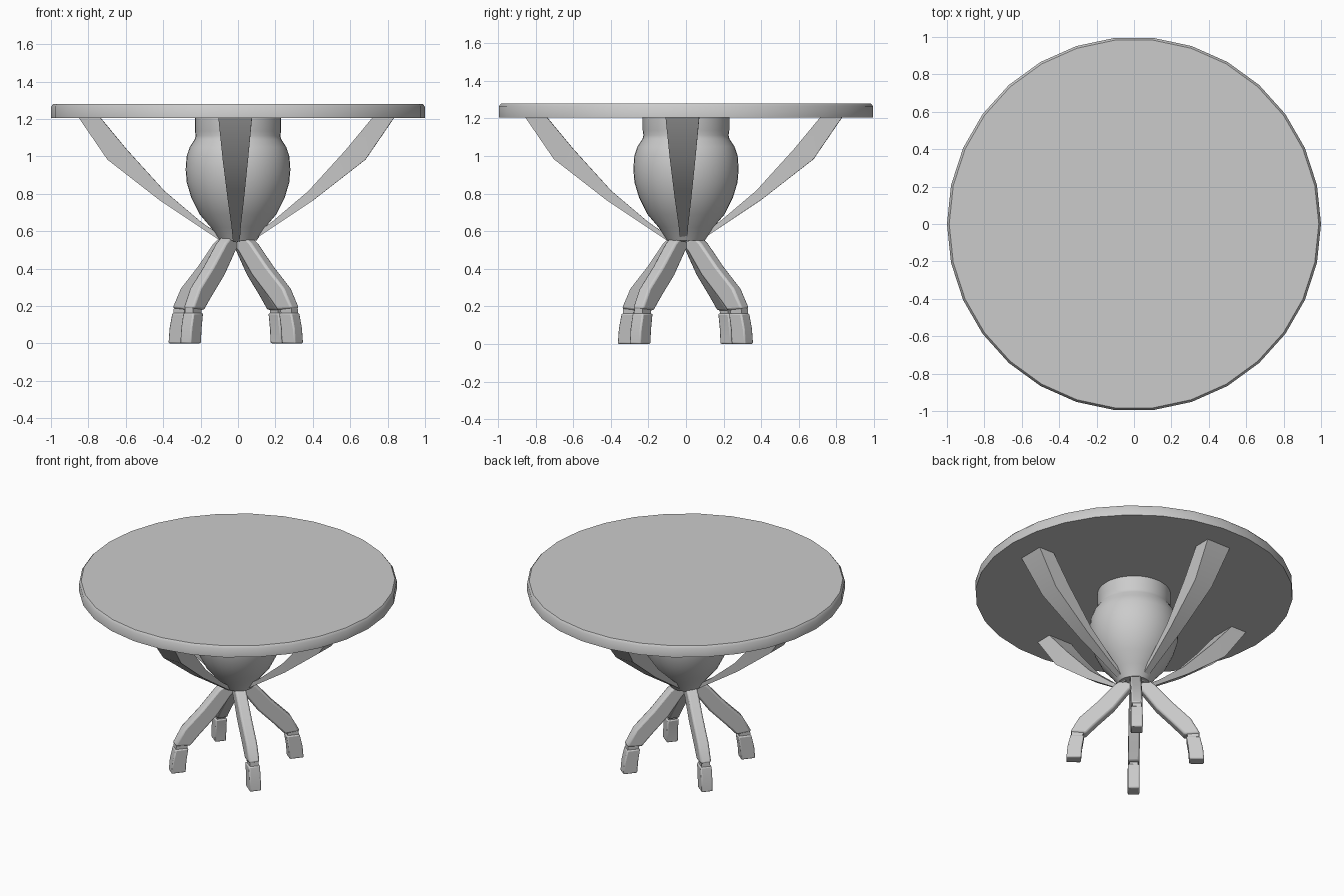
import bpy, bmesh
from math import cos, sin, radians, pi
from mathutils import Matrix

cube = bpy.data.objects.get("Cube")
if cube:
    bpy.data.objects.remove(cube, do_unlink=True)

grey = bpy.data.materials.new("light_grey")
grey.use_nodes = True
colour = (0.6, 0.6, 0.6, 1)
grey.diffuse_color = colour
grey.node_tree.nodes["Principled BSDF"].inputs["Base Color"].default_value = colour


def finish(name, bm, bevel=0.0, segments=2, angle=35):
    """Turn a bmesh into a shaded object, with an optional soft edge."""
    bmesh.ops.recalc_face_normals(bm, faces=bm.faces)
    mesh = bpy.data.meshes.new(name)
    bm.to_mesh(mesh)
    bm.free()
    mesh.materials.append(grey)
    ob = bpy.data.objects.new(name, mesh)
    bpy.context.collection.objects.link(ob)
    if bevel:
        mod = ob.modifiers.new("soft_edges", "BEVEL")
        mod.width, mod.segments = bevel, segments
        mod.limit_method, mod.angle_limit = "ANGLE", radians(40)
    bpy.ops.object.select_all(action="DESELECT")
    ob.select_set(True)
    bpy.context.view_layer.objects.active = ob
    bpy.ops.object.shade_smooth_by_angle(angle=radians(angle))
    return ob


def skin(bm, rings):
    """Join matching rings of points and cap both ends."""
    loops = [[bm.verts.new(p) for p in ring] for ring in rings]
    for a, b in zip(loops, loops[1:]):
        for i in range(len(a)):
            j = (i + 1) % len(a)
            bm.faces.new((a[i], a[j], b[j], b[i]))
    bm.faces.new(loops[0])
    bm.faces.new(loops[-1])


def turned(name, profile, sides, **soft):
    """Turn a (radius, height) profile about the z axis."""
    bm = bmesh.new()
    skin(bm, [[(r * cos(2 * pi * i / sides), r * sin(2 * pi * i / sides), z)
               for i in range(sides)] for r, z in profile])
    return finish(name, bm, **soft)


def arm(name, sections, turn, centre, **soft):
    """Sweep a four-sided bar: each section is inner r, z, outer r, z, half width."""
    bm = bmesh.new()
    skin(bm, [[(ri, -w, zi), (ri, w, zi), (ro, w, zo), (ro, -w, zo)]
              for ri, zi, ro, zo, w in sections])
    place = Matrix.Translation((*centre, 0)) @ Matrix.Rotation(radians(turn), 4, "Z")
    bm.transform(place)
    return finish(name, bm, **soft)


# Round top with a softened rim
turned("table_top", [(1, 1.205), (1, 1.265), (0.988, 1.28)], 30, angle=50)

# Turned urn in the middle
turned("urn", [(0.10, 0.55), (0.145, 0.62), (0.205, 0.69), (0.25, 0.78),
               (0.274, 0.86), (0.28, 0.93), (0.275, 1.0), (0.258, 1.05),
               (0.232, 1.09), (0.226, 1.11), (0.23, 1.135), (0.23, 1.21)], 40)

# Tapered braces under the top
brace = [(0.73, 1.21, 0.845, 1.21, 0.09), (0.585, 1.035, 0.69, 0.983, 0.068),
         (0.385, 0.815, 0.41, 0.765, 0.043), (0.19, 0.65, 0.215, 0.635, 0.026),
         (0.06, 0.56, 0.08, 0.545, 0.018)]
sides = ("left", "back", "right", "front")
for k, side in enumerate(sides):
    arm(side + "_brace", brace, 90 * k - 0.5, (-0.008, -0.012))

# Curved legs, each with a narrow neck and a block foot
leg = [(0.0, 0.53, 0.085, 0.57, 0.036), (0.04, 0.495, 0.13, 0.535, 0.036),
       (0.133, 0.367, 0.236, 0.412, 0.036), (0.246, 0.25, 0.352, 0.295, 0.036),
       (0.31, 0.178, 0.41, 0.188, 0.036)]
neck = [(0.325, 0.19, 0.4, 0.2, 0.028), (0.335, 0.14, 0.405, 0.14, 0.028)]
foot = [(0.322, 0.163, 0.408, 0.163, 0.037), (0.335, 0.08, 0.427, 0.08, 0.037),
        (0.341, 0.0, 0.434, 0.0, 0.037)]
corners = ("front_left", "back_left", "back_right", "front_right")
for k, corner in enumerate(corners):
    turn, centre = 90 * k - 38.5, (-0.012, -0.003)
    arm(corner + "_leg", leg, turn, centre, bevel=0.012)
    arm(corner + "_neck", neck, turn, centre)
    arm(corner + "_foot", foot, turn, centre, bevel=0.008)
